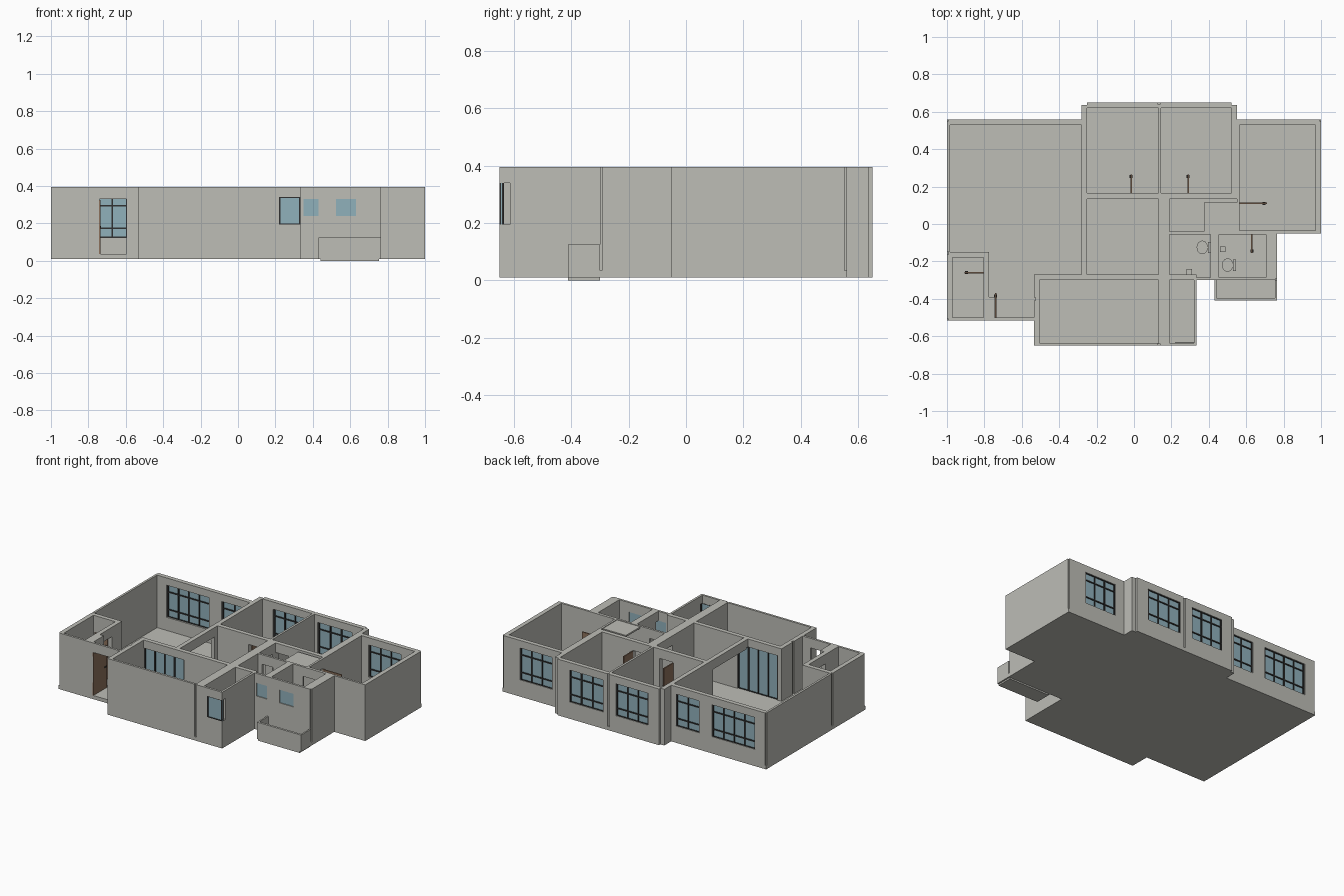
import bpy
import bmesh
import math
from mathutils import Matrix

cube = bpy.data.objects.get("Cube")
if cube:
    bpy.data.objects.remove(cube, do_unlink=True)


def material(name, *color):
    mat = bpy.data.materials.new(name)
    mat.use_nodes = True
    mat.diffuse_color = (*color, 1)
    mat.node_tree.nodes["Principled BSDF"].inputs["Base Color"].default_value = (*color, 1)
    return mat


CONCRETE = material("warm grey concrete", 0.51, 0.51, 0.47)
GLASS = material("pale blue glass", 0.28, 0.44, 0.5)
FRAME = material("dark frame", 0.03, 0.03, 0.03)
WOOD = material("brown wood", 0.27, 0.17, 0.11)

# Levels and wall thicknesses
BASE, FLOOR, HEAD, TOP = 0.01, 0.035, 0.33, 0.395
THIN, THICK, WIDE = 0.015, 0.03, 0.06
BAR = 0.004

# Plan lines across the width
WEST, EAST = -1, 1
CLOSET, PORCH, DINING = -0.775, -0.535, -0.28
MIDDLE, SERVICE, NOOK = 0.13, 0.19, 0.335
BATH_SPLIT, LEDGE, WING, BATH_END = 0.41, 0.43, 0.55, 0.765

# Plan lines across the depth
FRONT, ENTRY, BATH_FRONT, KITCHEN = -0.65, -0.515, -0.3, -0.27
CLOSET_BACK, WING_FRONT, HALL_FRONT = -0.15, -0.05, -0.04
HALL_BACK, WING_BACK, BED_BACK, BACK = 0.165, 0.56, 0.635, 0.65


def finish(bm, name, mat):
    mesh = bpy.data.meshes.new(name)
    bm.to_mesh(mesh)
    bm.free()
    mesh.materials.append(mat)
    ob = bpy.data.objects.new(name, mesh)
    bpy.context.collection.objects.link(ob)
    return ob


def add_box(bm, x0, x1, y0, y1, z0, z1):
    centre = Matrix.Translation(((x0 + x1) / 2, (y0 + y1) / 2, (z0 + z1) / 2))
    size = Matrix.Diagonal((abs(x1 - x0), abs(y1 - y0), abs(z1 - z0), 1))
    bmesh.ops.create_cube(bm, size=1, matrix=centre @ size)


def boxes(name, items, mat):
    bm = bmesh.new()
    for item in items:
        add_box(bm, *item)
    return finish(bm, name, mat)


def around(x, y, rx, ry):
    return (x - rx, x + rx, y - ry, y + ry)


def along_x(x0, x1, y, thickness):
    return (x0, x1, min(y, y + thickness), max(y, y + thickness), FLOOR, TOP)


def along_y(x, y0, y1, thickness):
    return (min(x, x + thickness), max(x, x + thickness), y0, y1, FLOOR, TOP)


def subtract(box, cut):
    """Split a box into the pieces left outside the cut."""
    axes = range(0, len(box), 2)
    if any(cut[i] >= box[i + 1] or cut[i + 1] <= box[i] for i in axes):
        return [box]
    pieces, rest = [], list(box)
    for low in axes:
        high = low + 1
        if cut[low] > rest[low]:
            pieces.append((*rest[:high], cut[low], *rest[high + 1:]))
            rest[low] = cut[low]
        if cut[high] < rest[high]:
            pieces.append((*rest[:low], cut[high], *rest[high:]))
            rest[high] = cut[high]
    return pieces


# Floor slab
rooms = [
    (WEST, DINING, ENTRY, WING_BACK), (PORCH, NOOK, FRONT, KITCHEN),
    (DINING, WING, KITCHEN, BED_BACK), (DINING + THICK, WING - THICK, BED_BACK, BACK),
    (WING, EAST, WING_FRONT, WING_BACK), (SERVICE, BATH_END, BATH_FRONT, HALL_FRONT),
]
boxes("floor_slab", [(*room, BASE, FLOOR) for room in rooms], CONCRETE)

walls = [
    # Living room, entry and closet
    along_y(WEST, ENTRY, WING_BACK, THIN),
    along_x(WEST, DINING, WING_BACK, -THICK),
    along_x(WEST, PORCH, ENTRY, THIN),
    along_y(WEST, ENTRY, CLOSET_BACK, THICK),
    along_x(WEST, CLOSET, CLOSET_BACK, -THICK),
    along_y(CLOSET, ENTRY, CLOSET_BACK, -THICK),
    along_y(CLOSET, ENTRY, -0.39, THICK),
    # Front rooms
    along_y(PORCH, FRONT, KITCHEN, THICK),
    along_x(PORCH, NOOK, FRONT, THIN),
    along_x(PORCH, NOOK, KITCHEN, -THICK),
    along_y(MIDDLE, FRONT, HALL_BACK, WIDE),
    along_y(NOOK, FRONT, BATH_FRONT, -THIN),
    # Dining beam and corridor
    along_y(DINING, KITCHEN, HALL_BACK, THICK),
    along_x(DINING, WING, HALL_BACK, -THICK),
    # Back bedrooms
    along_y(DINING, HALL_BACK, BED_BACK, THICK),
    along_y(MIDDLE, HALL_BACK, BED_BACK, THIN),
    along_y(WING, HALL_BACK, BED_BACK, -THICK),
    along_x(DINING, WING, BED_BACK, -THIN),
    along_x(DINING + THICK, WING - THICK, BACK, -THICK),
    # Right bedroom
    along_y(WING, WING_FRONT, WING_BACK, THIN),
    along_x(WING, EAST, WING_BACK, -THICK),
    along_y(EAST, WING_FRONT, WING_BACK, -THICK),
    along_x(WING, EAST, WING_FRONT, THIN),
    # Bathrooms
    along_x(SERVICE, BATH_END, HALL_FRONT, -THIN),
    along_x(SERVICE, BATH_END, BATH_FRONT, THIN),
    along_y(BATH_SPLIT, BATH_FRONT, HALL_FRONT, THICK + THIN),
    along_y(BATH_END, BATH_FRONT, HALL_FRONT, -WIDE),
]

# Open passages without a door leaf
cuts = [
    (DINING - BAR, DINING + WIDE, KITCHEN, HALL_BACK - WIDE, FLOOR, HEAD),
    (MIDDLE - BAR, SERVICE + BAR, HALL_FRONT, HALL_BACK - WIDE, FLOOR, HEAD),
    (SERVICE + THICK, NOOK - THICK, *sorted((HALL_FRONT, HALL_FRONT - WIDE)), FLOOR, HEAD),
]


def door(name, x, y, axis, opening, swing):
    """Cut an opening along the axis and hang its open leaf across it."""
    if axis == "x":
        hole = (*sorted((x, x + opening)), y - THICK, y + THICK)
        leaf = (x - BAR, x + BAR, *sorted((y, y + swing)))
        tip = (x, y + swing * 0.9)
    else:
        hole = (x - THICK, x + THICK, *sorted((y, y + opening)))
        leaf = (*sorted((x, x + swing)), y - BAR, y + BAR)
        tip = (x + swing * 0.9, y)
    cuts.append((*hole, FLOOR, HEAD))
    boxes(name, [(*leaf, FLOOR, HEAD - BAR)], WOOD)
    middle = (FLOOR + HEAD) / 2
    grip = around(*tip, 2 * BAR, 2 * BAR)
    boxes(name + "_handle", [(*grip, middle - BAR, middle + BAR)], FRAME)


NARROW, BROAD = 0.1, 0.145
door("entry_door", -0.74, ENTRY, "x", BROAD, BROAD)
door("closet_door", CLOSET - THICK, -0.26, "y", -NARROW, -NARROW)
door("left_bedroom_door", -0.015, HALL_BACK, "x", NARROW, NARROW)
door("middle_bedroom_door", 0.29, HALL_BACK, "x", -NARROW, NARROW)
door("right_bedroom_door", WING + THIN, 0.11, "y", -BROAD, BROAD)
door("bath_door", 0.63, HALL_FRONT - THIN, "x", -NARROW, -NARROW)


def window(name, x0, x1, y, low, high, columns=0, rails=()):
    cuts.append((x0, x1, y - THICK, y + THICK, low, high))
    boxes(name + "_glass", [(x0, x1, y - BAR / 2, y + BAR / 2, low, high)], GLASS)
    if not columns:
        return
    near, far = y - 2 * BAR, y + 2 * BAR
    step = (x1 - x0 - 2 * BAR) / columns
    posts = [x0 + BAR + step * i for i in range(columns + 1)]
    parts = [(x - BAR, x + BAR, near, far, low, high) for x in posts]
    parts += [(x0, x1, near, far, z - BAR, z + BAR) for z in rails]
    parts += [(x0, x1, near, far, z, z + BAR) for z in (low, high - BAR)]
    boxes(name + "_frame", parts, FRAME)


# Tall gridded windows of the back
for name, left, right, outer, columns in (
    ("living_window_wide", -0.915, -0.59, WING_BACK, 4),
    ("living_window_small", -0.495, -0.315, WING_BACK, 2),
    ("left_bedroom_window", -0.17, 0.075, BACK, 3),
    ("middle_bedroom_window", 0.17, LEDGE, BACK, 3),
    ("right_bedroom_window", 0.62, 0.865, WING_BACK, 3),
):
    window(name, left, right, outer - 3 * BAR, 0.125, 0.345, columns, (0.175, 0.295))

# Sliding door and the plain front windows
window("sliding_door", PORCH + THICK, -0.2, KITCHEN - THIN, FLOOR, 0.34, 4)
window("front_corner_window", 0.22, NOOK, FRONT + 2 * BAR, 0.195, 0.34, 1)
window("first_bath_window", 0.35, LEDGE, BATH_FRONT + 2 * BAR, 0.24, HEAD)
window("second_bath_window", 0.525, 0.63, BATH_FRONT + 2 * BAR, 0.24, HEAD)

# Shallow vertical joints in the outer faces
for x, y in ((MIDDLE + BAR, FRONT), (MIDDLE + BAR, BACK), (WEST, CLOSET_BACK - BAR),
             (WEST, WING_BACK), (WEST, ENTRY), (EAST, WING_BACK),
             (BATH_END, BATH_FRONT), (PORCH, -0.4)):
    cuts.append((*around(x, y, 2 * BAR, 2 * BAR), FLOOR, TOP))

for cut in cuts:
    walls = [piece for wall in walls for piece in subtract(wall, cut)]
boxes("walls", walls, CONCRETE)

# Ceiling panel over the corridor end
boxes("corridor_ceiling", [(0.375, WING, HALL_FRONT, 0.115, TOP - THIN, TOP - BAR)], CONCRETE)

# Outdoor ledge with parapet
edge, rim = -0.41, 0.125
boxes("ledge", [
    (LEDGE + BASE, BATH_END - BASE, edge, BATH_FRONT, 0, THIN),
    (LEDGE, BATH_END, edge, BATH_FRONT, BASE, THICK),
    (LEDGE, BATH_END, edge, edge + THIN, BASE, rim),
    (LEDGE, LEDGE + BASE, edge, BATH_FRONT, BASE, rim),
    (BATH_END - BASE, BATH_END, edge, BATH_FRONT, BASE, rim),
], CONCRETE)


def toilet(name, x, y):
    bm = bmesh.new()
    seat, lid = 0.085, 0.095
    for bottom, top, low, high in ((THIN, THICK, FLOOR, seat), (THICK, THICK, seat, lid)):
        place = Matrix.Translation((x, y, (low + high) / 2)) @ Matrix.Diagonal((1, 1.2, 1, 1))
        bmesh.ops.create_cone(bm, cap_ends=True, segments=20, radius1=bottom, radius2=top,
                              depth=high - low, matrix=place)
    add_box(bm, x + THICK, x + THICK + THIN, y - THICK, y + THICK, FLOOR, 0.14)
    ob = finish(bm, name, CONCRETE)
    bpy.context.view_layer.objects.active = ob
    ob.select_set(True)
    bpy.ops.object.shade_smooth_by_angle(angle=math.radians(35))
    ob.select_set(False)


toilet("first_toilet", 0.365, -0.125)
toilet("second_toilet", 0.5, -0.22)

# Small basins on pedestals
for name, x, y in (("first_basin", 0.295, -0.255), ("second_basin", 0.475, -0.135)):
    boxes(name, [(*around(x, y, THIN, THIN), 0.1, rim),
                 (*around(x, y, BAR, BAR), FLOOR, 0.1)], CONCRETE)
